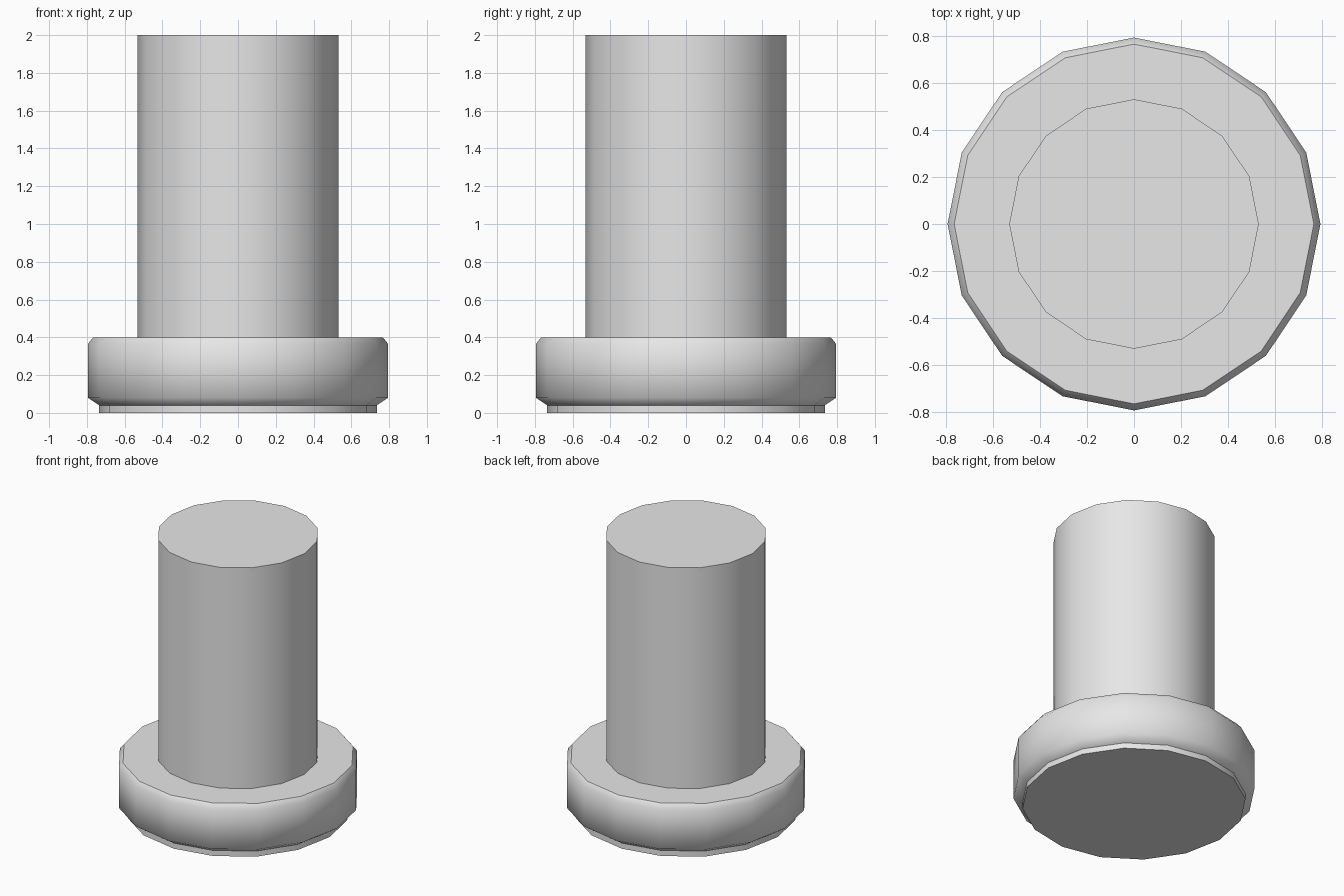
import bpy, bmesh
from math import cos, sin, tau

SIDES = 16

cube = bpy.data.objects.get("Cube")
if cube:
    bpy.data.objects.remove(cube, do_unlink=True)

grey = bpy.data.materials.new("light_grey")
grey.use_nodes = True
grey.diffuse_color = (0.8, 0.8, 0.8, 1)
grey.node_tree.nodes["Principled BSDF"].inputs["Base Color"].default_value = (0.8, 0.8, 0.8, 1)


def turned_part(name, profile):
    """Closed solid turned from (radius, height) points, smooth sides and crisp flat caps."""
    bm = bmesh.new()
    rings = [[bm.verts.new((r * cos(tau * i / SIDES), r * sin(tau * i / SIDES), z))
              for i in range(SIDES)] for r, z in profile]
    for low, high in zip(rings, rings[1:]):
        for i in range(SIDES):
            j = (i + 1) % SIDES
            bm.faces.new((low[i], low[j], high[j], high[i])).smooth = True
    caps = [bm.faces.new(rings[0][::-1]), bm.faces.new(rings[-1])]
    for cap in caps:
        for edge in cap.edges:
            edge.smooth = False
    mesh = bpy.data.meshes.new(name)
    bm.to_mesh(mesh)
    bm.free()
    mesh.materials.append(grey)
    obj = bpy.data.objects.new(name, mesh)
    bpy.context.collection.objects.link(obj)
    return obj


# Thin foot under the collar
turned_part("foot", [(0.735, 0), (0.735, 0.05)])
# Wide collar with chamfered rims
turned_part("collar", [(0.735, 0.04), (0.795, 0.08), (0.795, 0.365), (0.767, 0.4)])
# Plain upright shaft
turned_part("shaft", [(0.532, 0.38), (0.532, 2)])
